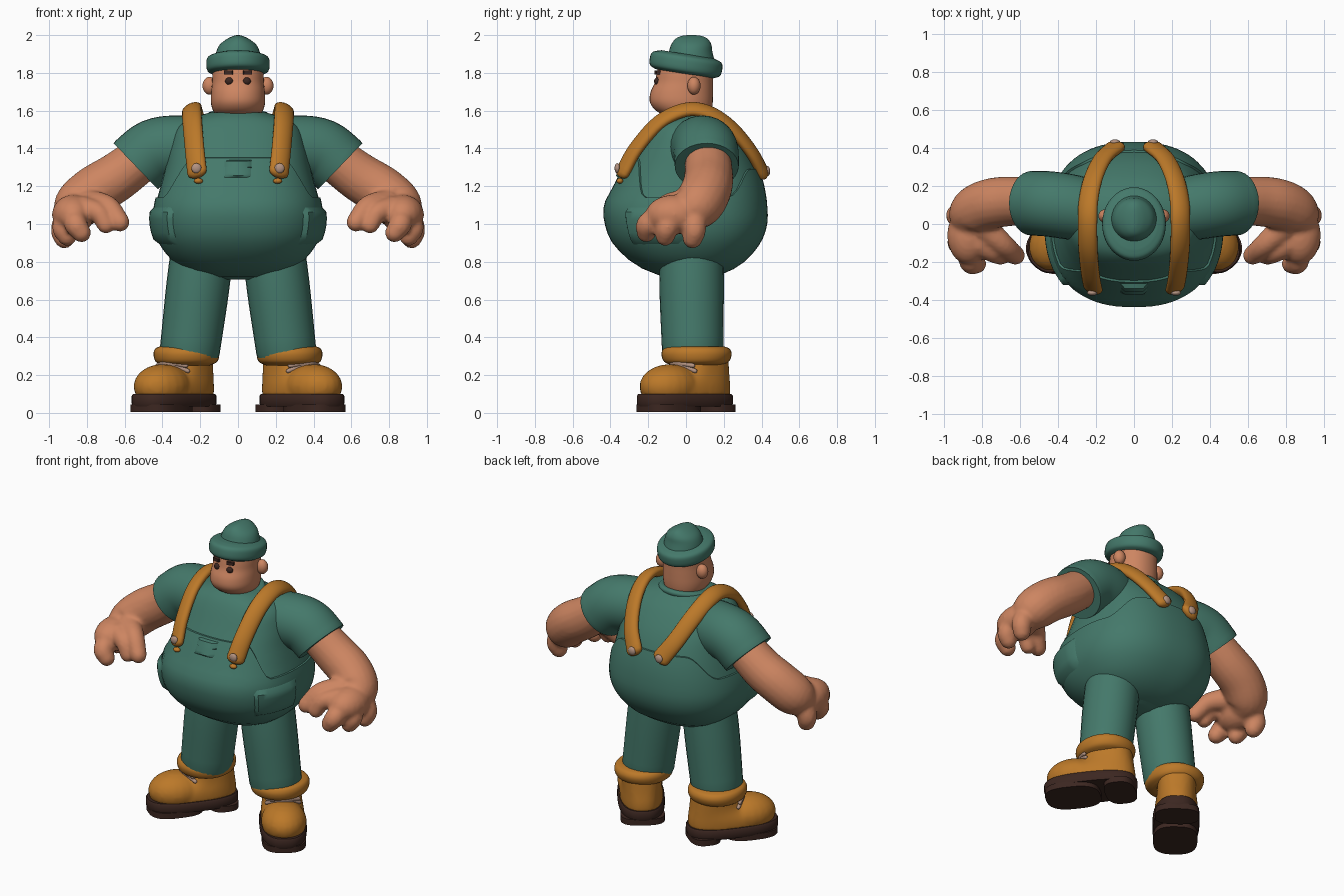
import bpy, bmesh
from math import sin, cos, pi, radians
from mathutils import Vector, Matrix

if "Cube" in bpy.data.objects:
    bpy.data.objects.remove(bpy.data.objects["Cube"], do_unlink=True)


def material(name, rgb):
    m = bpy.data.materials.new(name)
    m.use_nodes = True
    m.diffuse_color = (*rgb, 1)
    bsdf = m.node_tree.nodes["Principled BSDF"]
    bsdf.inputs["Base Color"].default_value = (*rgb, 1)
    bsdf.inputs["Roughness"].default_value = 0.8
    return m


GREEN = material("teal cloth", (0.058, 0.19, 0.145))
SKIN = material("skin", (0.61, 0.235, 0.12))
TAN = material("tan leather", (0.5, 0.19, 0.022))
DARK = material("dark brown", (0.045, 0.02, 0.015))
BEIGE = material("beige metal", (0.45, 0.29, 0.22))


def finish(bm, name, mat, mirror=False, voxel=0, matrix=None):
    if matrix:
        bm.transform(matrix)
    bmesh.ops.recalc_face_normals(bm, faces=bm.faces)
    me = bpy.data.meshes.new(name)
    bm.to_mesh(me)
    bm.free()
    me.materials.append(mat)
    for p in me.polygons:
        p.use_smooth = True
    me.set_sharp_from_angle(angle=radians(45))
    ob = bpy.data.objects.new(name, me)
    bpy.context.collection.objects.link(ob)
    if voxel:
        r = ob.modifiers.new("fuse", "REMESH")
        r.mode, r.voxel_size, r.use_smooth_shade = "VOXEL", voxel, True
        s = ob.modifiers.new("soften", "SMOOTH")
        s.factor, s.iterations = 0.5, 5
    if mirror:
        ob.modifiers.new("mirror", "MIRROR").use_mirror_merge = False
    return ob


def spline(points, steps=5):
    """Catmull-Rom through points of any dimension."""
    p = [Vector(q) for q in points]
    p = [2 * p[0] - p[1]] + p + [2 * p[-1] - p[-2]]
    out = []
    for a, b, c, d in zip(p, p[1:], p[2:], p[3:]):
        for i in range(steps):
            t = i / steps
            out.append(0.5 * (2 * b + (c - a) * t + (2 * a - 5 * b + 4 * c - d) * t * t
                              + (3 * b - a - 3 * c + d) * t ** 3))
    return out + [p[-2]]


def loft(bm, rings):
    rows = [[bm.verts.new(v) for v in ring] for ring in rings]
    n = len(rows[0])
    for lo, hi in zip(rows, rows[1:]):
        for i in range(n):
            bm.faces.new((lo[i], lo[(i + 1) % n], hi[(i + 1) % n], hi[i]))
    bm.faces.new(rows[0])
    bm.faces.new(rows[-1])


def tube(bm, points, flat=1.0, hub=(0, 50, 0), n=20):
    """Round-ended tube through (x, y, z, radius); its flat side faces away from hub."""
    pts = spline(points)
    data = []
    for i, p in enumerate(pts):
        t = (pts[min(i + 1, len(pts) - 1)] - pts[max(i - 1, 0)]).xyz.normalized()
        data.append((p.xyz, t, p.w))
    c, t, r = data[0]
    head = [(c - t * r * flat * cos(k), t, r * sin(k)) for k in (0.25, 0.6, 1.1)]
    c, t, r = data[-1]
    tail = [(c + t * r * flat * cos(k), t, r * sin(k)) for k in (1.1, 0.6, 0.25)]
    rings = []
    for c, t, r in head + data + tail:
        side = t.cross(c - Vector(hub)).normalized()
        out = side.cross(t)
        rings.append([c + side * r * cos(a) + out * r * flat * sin(a)
                      for a in (2 * pi * i / n for i in range(n))])
    loft(bm, rings)


def oval(z, rx, front, back, n=40, power=2.4, x=0):
    """Horizontal superellipse outline."""
    def s(v):
        return abs(v) ** (2 / power) * (1 if v > 0 else -1)
    mid, ry = (front + back) / 2, (back - front) / 2
    return [Vector((x + rx * s(cos(2 * pi * i / n)), mid + ry * s(sin(2 * pi * i / n)), z))
            for i in range(n)]


def stack(bm, table, steps=4, **kw):
    loft(bm, [oval(*row, **kw) for row in spline(table, steps)])


def ball(bm, centre, radii):
    m = Matrix.Translation(centre) @ Matrix.Diagonal((*radii, 1))
    bmesh.ops.create_uvsphere(bm, u_segments=20, v_segments=12, radius=1, matrix=m)


# Shirt torso: height, half width, front, back
BODY = [(0.705, 0.08, -0.06, 0.10), (0.74, 0.22, -0.17, 0.20), (0.80, 0.33, -0.28, 0.30),
        (0.90, 0.41, -0.38, 0.385), (1.0, 0.44, -0.42, 0.42), (1.1, 0.435, -0.425, 0.42),
        (1.2, 0.41, -0.375, 0.405), (1.3, 0.385, -0.325, 0.375), (1.4, 0.365, -0.27, 0.325),
        (1.5, 0.33, -0.215, 0.25), (1.555, 0.26, -0.175, 0.19), (1.59, 0.15, -0.13, 0.14)]
bm = bmesh.new()
stack(bm, BODY)
finish(bm, "shirt_torso", GREEN)

DENSE = spline(BODY, 8)


def on_body(i, z, off, n=80):
    """Point on the torso surface at outline index i, pushed out by off."""
    row = min(DENSE, key=lambda q: abs(q[0] - z))
    k = DENSE.index(row)
    other = DENSE[max(0, min(len(DENSE) - 1, k + (1 if z > row[0] else -1)))]
    if other[0] != row[0]:
        row = row.lerp(other, max(0, min(1, (z - row[0]) / (other[0] - row[0]))))
    return oval(z, row[1] + off, row[2] - off, row[3] + off, n)[i % n]


def bib_top(i, n=80):
    d = sin(2 * pi * i / n)
    rise = max(0, min(1, (abs(d) - 0.45) / 0.4))
    return 1.14 + (0.21 if d < 0 else 0.15) * rise * rise * (3 - 2 * rise)


# Overalls shell with a raised bib
bm = bmesh.new()
rings = []
for k in range(15):
    rings.append([on_body(i, 0.72 + (bib_top(i) - 0.72) * k / 14, 0.01) for i in range(80)])
rings.append([on_body(i, bib_top(i) + 0.004, -0.03) for i in range(80)])
loft(bm, rings)
finish(bm, "overalls", GREEN)


def patch(name, i0, i1, z0, z1, off, mirror=False):
    """Padded cloth panel lying on the torso."""
    bm = bmesh.new()
    nz = 6
    grid = [[bm.verts.new(on_body(i, z0 + (z1 - z0) * k / nz,
                                  0.0 if i in (i0, i1) or k in (0, nz) else off))
             for i in range(i0, i1 + 1)] for k in range(nz + 1)]
    for lo, hi in zip(grid, grid[1:]):
        for i in range(len(lo) - 1):
            bm.faces.new((lo[i], lo[i + 1], hi[i + 1], hi[i]))
    return finish(bm, name, GREEN, mirror)


patch("bib_pocket", 58, 62, 1.24, 1.335, 0.024)
patch("bib_pocket_flap", 58, 62, 1.295, 1.34, 0.032)
patch("hip_pocket", 70, 80, 0.88, 1.10, 0.03, True)

# Collar around the neck, sloping down to the front
bm = bmesh.new()
stack(bm, [(-0.03, 0.15, -0.15, 0.15), (0.0, 0.172, -0.175, 0.17), (0.02, 0.16, -0.16, 0.16),
           (0.024, 0.125, -0.125, 0.125)], power=2)
finish(bm, "collar", GREEN,
       matrix=Matrix.Translation((0, -0.005, 1.565)) @ Matrix.Rotation(radians(8), 4, "X"))

# Sleeves, trimmed flat at the hem
bm = bmesh.new()
tube(bm, [(0.15, 0.05, 1.41, 0.15), (0.31, 0.085, 1.405, 0.17), (0.44, 0.105, 1.385, 0.172),
          (0.54, 0.11, 1.31, 0.17)], n=32)
cut = bmesh.ops.bisect_plane(bm, geom=bm.verts[:] + bm.edges[:] + bm.faces[:], clear_outer=True,
                             plane_co=(0.555, 0.11, 1.32), plane_no=(0.72, 0, -0.69))
rim = [e for e in cut["geom_cut"] if isinstance(e, bmesh.types.BMEdge)]
bmesh.ops.edgeloop_fill(bm, edges=rim)
finish(bm, "sleeves", GREEN, True)

# Bare arms and hands fused into one skin
bm = bmesh.new()
tube(bm, [(0.48, 0.115, 1.37, 0.12), (0.64, 0.12, 1.25, 0.13), (0.76, 0.105, 1.175, 0.134),
          (0.845, 0.06, 1.10, 0.13), (0.87, -0.01, 1.055, 0.10)])
ball(bm, (0.872, -0.06, 1.05), (0.113, 0.155, 0.105))
FINGERS = [
    [(0.90, 0.04, 1.04, 0.07), (0.93, 0.045, 0.97, 0.062), (0.92, 0.035, 0.925, 0.055)],
    [(0.90, -0.07, 1.04, 0.065), (0.925, -0.10, 0.98, 0.06), (0.905, -0.11, 0.935, 0.052)],
    [(0.86, -0.13, 1.04, 0.065), (0.86, -0.20, 1.0, 0.062), (0.83, -0.21, 0.955, 0.053)],
    [(0.82, -0.10, 1.08, 0.07), (0.74, -0.15, 1.06, 0.055), (0.70, -0.17, 0.995, 0.047)],
    [(0.79, -0.02, 1.11, 0.075), (0.69, -0.11, 1.09, 0.06), (0.625, -0.165, 1.01, 0.052)]]
for f in FINGERS:
    tube(bm, f, n=14)
finish(bm, "arms_and_hands", SKIN, True, voxel=0.012)

# Shoulder straps with their end tabs, and buttons
bm = bmesh.new()
tube(bm, [(0.217, -0.335, 1.275, 0.056), (0.23, -0.265, 1.40, 0.055), (0.242, -0.14, 1.54, 0.055),
          (0.245, 0.0, 1.605, 0.055), (0.24, 0.12, 1.59, 0.055), (0.215, 0.24, 1.51, 0.055),
          (0.165, 0.345, 1.385, 0.055), (0.10, 0.405, 1.275, 0.058)],
     flat=0.58, hub=(0, 0.02, 1.1))
ball(bm, (0.21, -0.35, 1.228), (0.024, 0.018, 0.015))
finish(bm, "straps", TAN, True)
bm = bmesh.new()
for c in ((0.22, -0.363, 1.295), (0.10, 0.431, 1.28)):
    ball(bm, c, (0.027, 0.015, 0.027))
finish(bm, "strap_buttons", BEIGE, True)

# Trouser legs
bm = bmesh.new()
tube(bm, [(0.19, 0.03, 0.86, 0.165), (0.215, 0.03, 0.65, 0.167), (0.255, 0.035, 0.33, 0.159)],
     flat=1.02, n=28)
bmesh.ops.bisect_plane(bm, geom=bm.verts[:] + bm.edges[:] + bm.faces[:], clear_inner=True,
                       plane_co=(0, 0, 0.29), plane_no=(0, 0, 1))
finish(bm, "trouser_legs", GREEN, True)

# Boots are built facing forward, then turned outward
FOOT = Matrix.Translation((0.283, 0.065, 0)) @ Matrix.Rotation(radians(38), 4, "Z")
bm = bmesh.new()
loft(bm, [oval(z, r, -0.37 - d, 0.19 + d, power=2.6)
          for z, r, d in ((0.035, 0.137, 0), (0.05, 0.143, 0.006), (0.09, 0.143, 0.006),
                          (0.10, 0.135, 0))])
for front, back in ((-0.368, -0.03), (0.0, 0.19)):
    loft(bm, [oval(z, 0.135, front, back, power=2.8) for z in (0.006, 0.045)])
finish(bm, "boot_soles", DARK, True, matrix=FOOT)
bm = bmesh.new()
ball(bm, (0, -0.19, 0.14), (0.14, 0.175, 0.118))
stack(bm, [(0.085, 0.132, -0.33, 0.185), (0.14, 0.132, -0.31, 0.185), (0.21, 0.12, -0.16, 0.175),
           (0.30, 0.118, -0.11, 0.165)])
finish(bm, "boot_uppers", TAN, True, voxel=0.012, matrix=FOOT)
bm = bmesh.new()
for s in (-1, 1):
    tube(bm, [(-0.10 * s, -0.10, 0.222, 0.012), (0, -0.155, 0.264, 0.015),
              (0.095 * s, -0.11, 0.25, 0.012)], n=8)
finish(bm, "boot_laces", BEIGE, True, matrix=FOOT)

# Rolled boot cuffs
bm = bmesh.new()
stack(bm, [(0.25, 0.12, -0.07, 0.18), (0.27, 0.162, -0.115, 0.225), (0.31, 0.174, -0.13, 0.242),
           (0.34, 0.165, -0.12, 0.23), (0.352, 0.14, -0.10, 0.20)], power=2.1, x=0.273)
finish(bm, "boot_cuffs", TAN, True)

# Head with heavy jaw, and ears
bm = bmesh.new()
stack(bm, [(1.53, 0.108, -0.09, 0.12), (1.575, 0.118, -0.125, 0.13), (1.61, 0.136, -0.17, 0.138),
           (1.65, 0.144, -0.192, 0.142), (1.70, 0.142, -0.187, 0.143), (1.75, 0.137, -0.165, 0.143),
           (1.80, 0.135, -0.155, 0.143), (1.87, 0.125, -0.14, 0.13)], power=2.15)
finish(bm, "head", SKIN)
bm = bmesh.new()
ball(bm, (0.15, 0.042, 1.732), (0.038, 0.035, 0.047))
finish(bm, "ears", SKIN, True)

# Eyes and brows
bm = bmesh.new()
ball(bm, (0.046, -0.153, 1.756), (0.022, 0.016, 0.02))
finish(bm, "eyes", DARK, True)
bm = bmesh.new()
bmesh.ops.create_cube(bm, size=1, matrix=Matrix.Translation((0.05, -0.15, 1.802))
                      @ Matrix.Rotation(radians(14), 4, "Z")
                      @ Matrix.Diagonal((0.045, 0.025, 0.02, 1)))
finish(bm, "brows", DARK, True)

# Hat with a tilted rolled brim
bm = bmesh.new()
stack(bm, [(-0.052, 0.135, -0.155, 0.155), (-0.035, 0.162, -0.187, 0.187),
           (0.0, 0.168, -0.194, 0.194), (0.035, 0.16, -0.185, 0.185),
           (0.052, 0.12, -0.14, 0.14)], power=2)
finish(bm, "hat_brim", GREEN,
       matrix=Matrix.Translation((0, 0, 1.847)) @ Matrix.Rotation(radians(-9), 4, "X"))
bm = bmesh.new()
stack(bm, [(1.85, 0.125, -0.115, 0.155), (1.91, 0.115, -0.092, 0.14), (1.95, 0.096, -0.078, 0.134),
           (1.98, 0.058, -0.056, 0.115), (1.995, 0.026, -0.025, 0.085), (2.0, 0.006, 0.01, 0.05)],
      power=2)
finish(bm, "hat_crown", GREEN)
